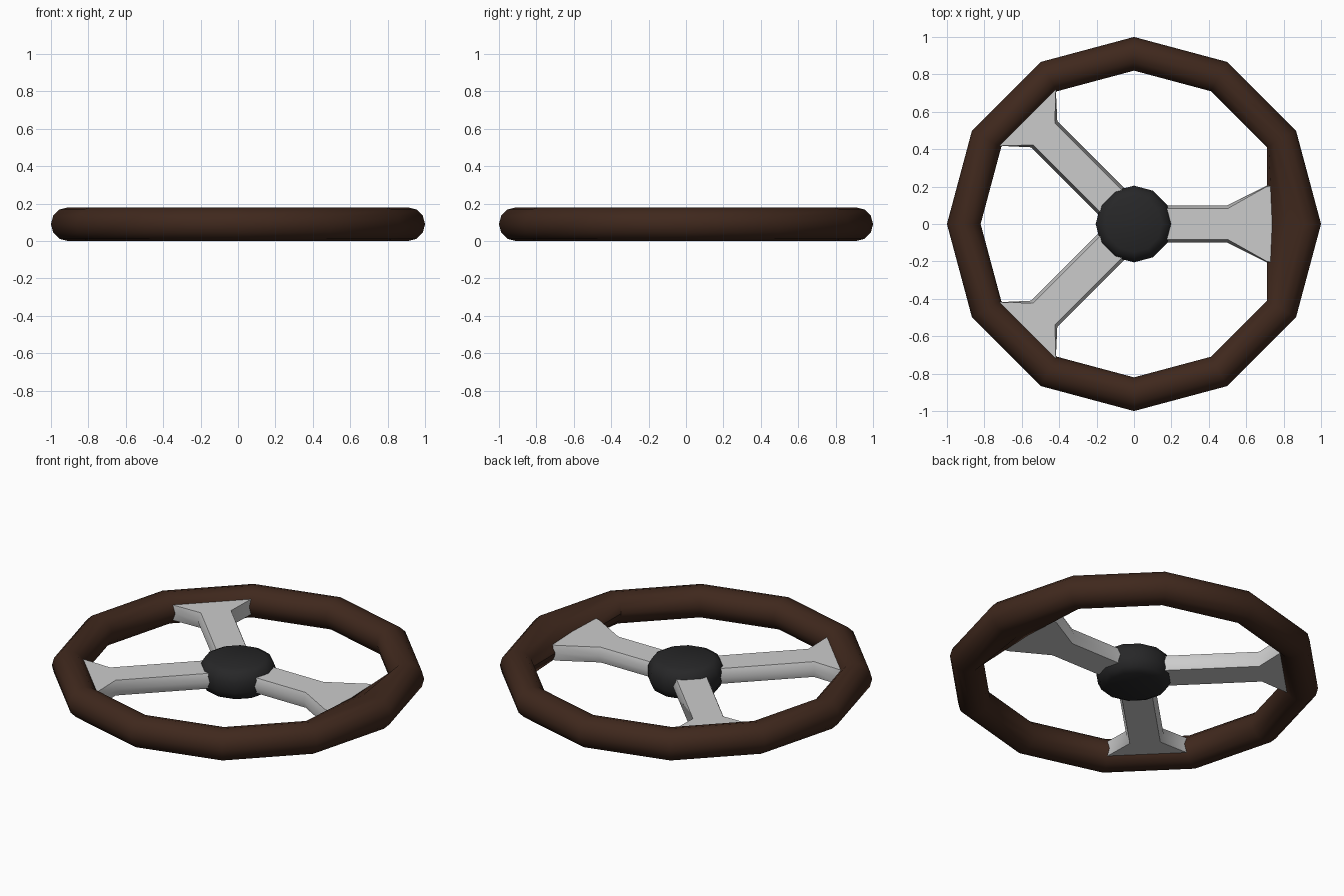
import bpy, bmesh, math
from mathutils import Matrix

if "Cube" in bpy.data.objects:
    bpy.data.objects.remove(bpy.data.objects["Cube"])


def paint(name, color):
    m = bpy.data.materials.new(name)
    m.diffuse_color = (*color, 1)
    m.use_nodes = True
    m.node_tree.nodes["Principled BSDF"].inputs["Base Color"].default_value = m.diffuse_color
    return m


def finish(name, bm, mat=None, angle=40):
    bmesh.ops.recalc_face_normals(bm, faces=bm.faces[:])
    me = bpy.data.meshes.new(name)
    bm.to_mesh(me)
    bm.free()
    ob = bpy.data.objects.new(name, me)
    bpy.context.collection.objects.link(ob)
    if mat:
        me.materials.append(mat)
    bpy.ops.object.select_all(action='DESELECT')
    ob.select_set(True)
    bpy.context.view_layer.objects.active = ob
    bpy.ops.object.shade_smooth_by_angle(angle=math.radians(angle))
    return ob


def bridge(bm, a, b):
    n = len(a)
    for i in range(n):
        bm.faces.new((a[i], a[(i + 1) % n], b[(i + 1) % n], b[i]))


brown = paint("brown_grip", (0.05, 0.021, 0.012))
black = paint("black_hub", (0.02, 0.02, 0.021))
SIDES, MID = 12, 0.09

# Rim: twelve-sided ring, inner half thickened where the straight spoke joins
bm = bmesh.new()
rings = []
for i in range(SIDES):
    a = math.tau * i / SIDES
    ring = []
    for j in range(12):
        t = math.tau * j / 12
        d = 0.09 * math.cos(t)
        if i == 0 and d < 0:
            d *= 2.2
        r = 0.91 + d
        ring.append(bm.verts.new((r * math.cos(a), r * math.sin(a), MID + 0.09 * math.sin(t))))
    rings.append(ring)
for i in range(SIDES):
    bridge(bm, rings[i], rings[(i + 1) % SIDES])
finish("rim", bm, brown)

# Hub: rounded twelve-sided boss
bm = bmesh.new()
profile = [(0.15, 0), (0.185, 0.018), (0.205, 0.06), (0.205, 0.12), (0.185, 0.162), (0.15, 0.18)]
loops = [[bm.verts.new((r * math.cos(math.tau * i / SIDES), r * math.sin(math.tau * i / SIDES), z))
          for i in range(SIDES)] for r, z in profile]
for lo, hi in zip(loops, loops[1:]):
    bridge(bm, lo, hi)
bm.faces.new(loops[0])
bm.faces.new(loops[-1])
finish("hub", bm, black)


# Spokes: flat bars with soft edges that flare into the rim
def spoke(name, angle, stations):
    bm = bmesh.new()
    loops = []
    for r, w, inset in stations:
        e = w - inset
        section = [(-e, 0.045), (e, 0.045), (w, MID), (e, 0.135), (-e, 0.135), (-w, MID)]
        loops.append([bm.verts.new((r, y, z)) for y, z in section])
    for a, b in zip(loops, loops[1:]):
        bridge(bm, a, b)
    bm.faces.new(loops[0])
    bm.faces.new(loops[-1])
    bm.transform(Matrix.Rotation(math.radians(angle), 4, 'Z'))
    finish(name, bm, angle=60)


spoke("right_spoke", 0, [(0.12, 0.1, 0.018), (0.5, 0.1, 0.018), (0.71, 0.205, 0.005), (0.75, 0.21, 0.005)])
for name, angle in (("back_left_spoke", 135), ("front_left_spoke", 225)):
    spoke(name, angle, [(0.12, 0.1, 0.018), (0.68, 0.1, 0.018), (0.804, 0.213, 0.0)])
